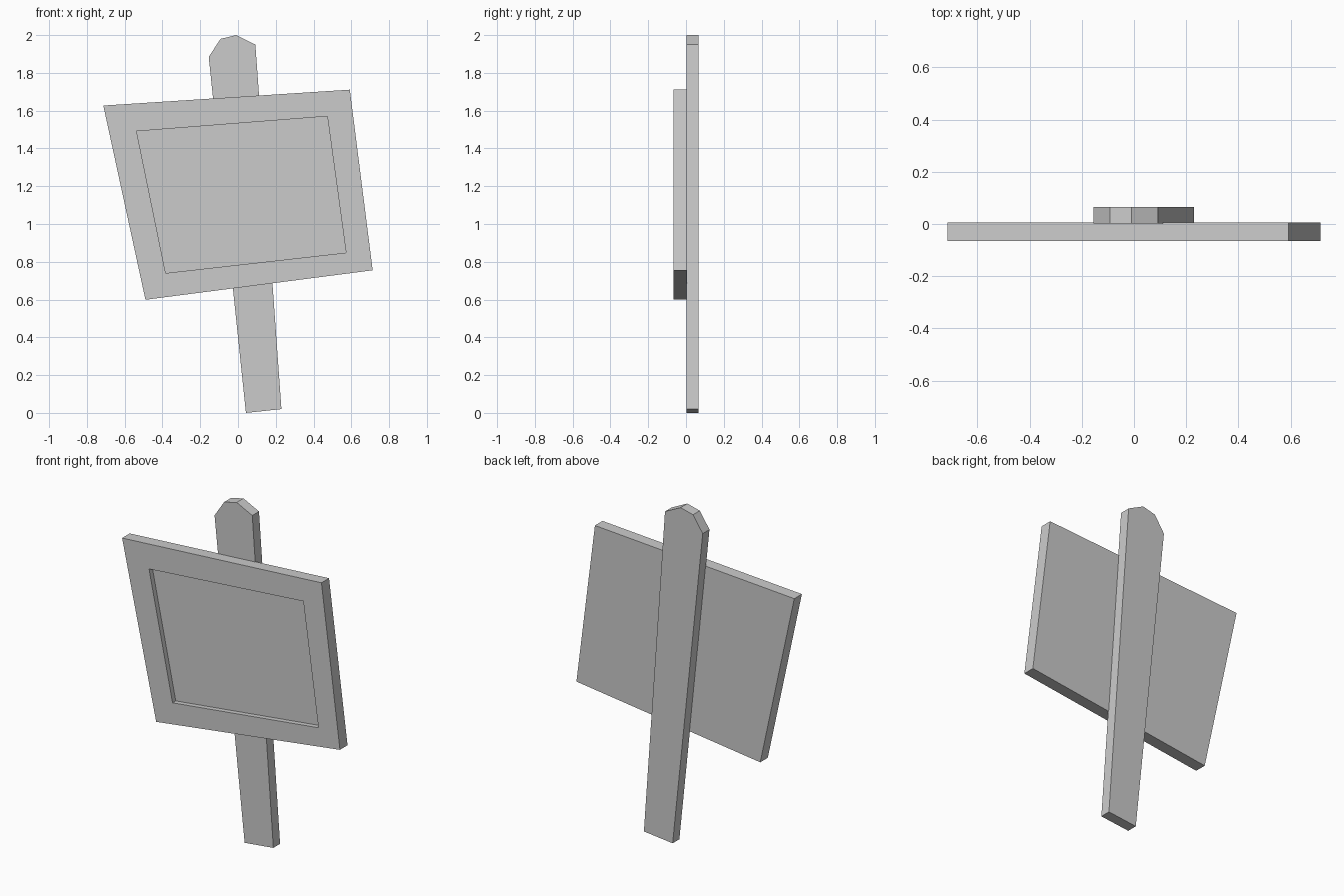
import bpy
import bmesh

if "Cube" in bpy.data.objects:
    bpy.data.objects.remove(bpy.data.objects["Cube"])


def slab(name, outline, y_front, y_back, recess=None, depth=0.0):
    """Extrude an (x, z) outline along y, optionally with a sunken front panel."""
    bm = bmesh.new()
    n = len(outline)

    def loop(points, y):
        return [bm.verts.new((x, y, z)) for x, z in points]

    def bridge(a, b):
        for i in range(len(a)):
            j = (i + 1) % len(a)
            bm.faces.new((a[i], a[j], b[j], b[i]))

    front = loop(outline, y_front)
    back = loop(outline, y_back)
    bridge(front, back)
    bm.faces.new(back)
    if recess:
        rim = loop(recess, y_front)
        floor = loop(recess, y_front + depth)
        bridge(front, rim)
        bridge(rim, floor)
        bm.faces.new(floor)
    else:
        bm.faces.new(front)
    bmesh.ops.recalc_face_normals(bm, faces=bm.faces)
    mesh = bpy.data.meshes.new(name)
    bm.to_mesh(mesh)
    bm.free()
    obj = bpy.data.objects.new(name, mesh)
    bpy.context.collection.objects.link(obj)
    return obj


# Leaning post with a roughly cut top
slab("post",
     [(0.042, 0.0), (0.23, 0.02), (0.092, 1.95), (-0.01, 2.0),
      (-0.092, 1.98), (-0.155, 1.885)],
     0.002, 0.065)

# Crooked sign board with a sunken panel framed by a raised border
slab("sign_board",
     [(-0.713, 1.627), (-0.49, 0.599), (0.713, 0.755), (0.592, 1.711)],
     -0.065, 0.006,
     recess=[(-0.537, 1.491), (-0.383, 0.74), (0.572, 0.848), (0.473, 1.57)],
     depth=0.03)
